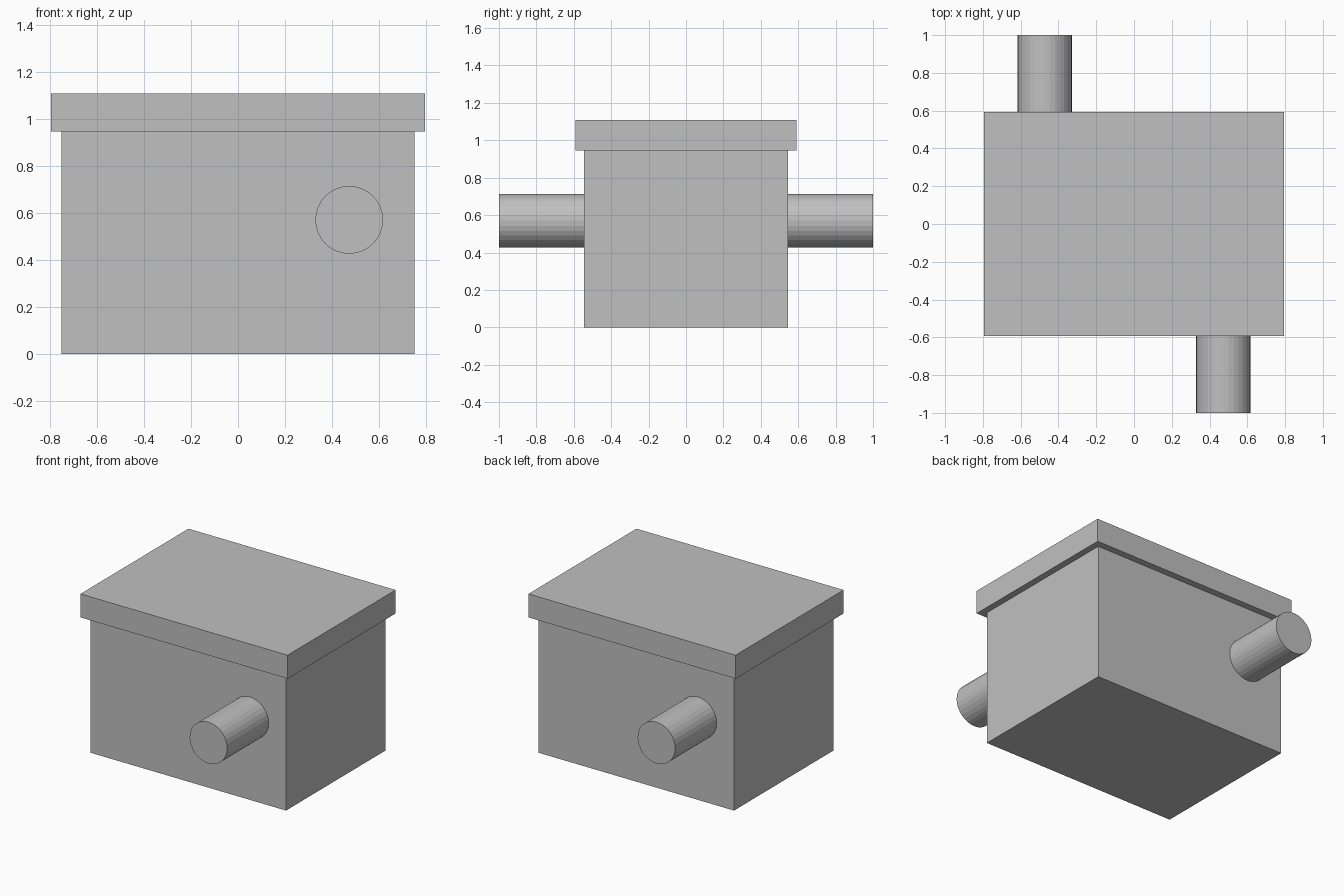
import bpy
from math import pi

cube = bpy.data.objects.get("Cube")
if cube:
    bpy.data.objects.remove(cube, do_unlink=True)

# Single plain grey
GREY = (0.53, 0.53, 0.53, 1.0)
grey = bpy.data.materials.new("plain_grey")
grey.use_nodes = True
grey.diffuse_color = GREY
grey.node_tree.nodes["Principled BSDF"].inputs["Base Color"].default_value = GREY


def finish(name):
    obj = bpy.context.object
    obj.name = name
    obj.data.materials.append(grey)
    return obj


def box(name, width, depth, bottom, top):
    bpy.ops.mesh.primitive_cube_add(size=1, location=(0, 0, (bottom + top) / 2))
    bpy.context.object.scale = (width, depth, top - bottom)
    bpy.ops.object.transform_apply(location=False, rotation=False, scale=True)
    return finish(name)


def pipe(name, x, y_inner, y_outer):
    bpy.ops.mesh.primitive_cylinder_add(
        vertices=32, radius=0.144, depth=abs(y_outer - y_inner),
        location=(x, (y_inner + y_outer) / 2, 0.57), rotation=(pi / 2, 0, 0))
    return finish(name)


# Tank and overhanging lid
box("tank_body", 1.5, 1.09, 0, 0.945)
box("lid", 1.59, 1.184, 0.945, 1.108)

# Pipes on opposite corners, seated slightly inside the walls
pipe("front_pipe", 0.473, -0.52, -1.0)
pipe("back_pipe", -0.473, 0.52, 1.0)
